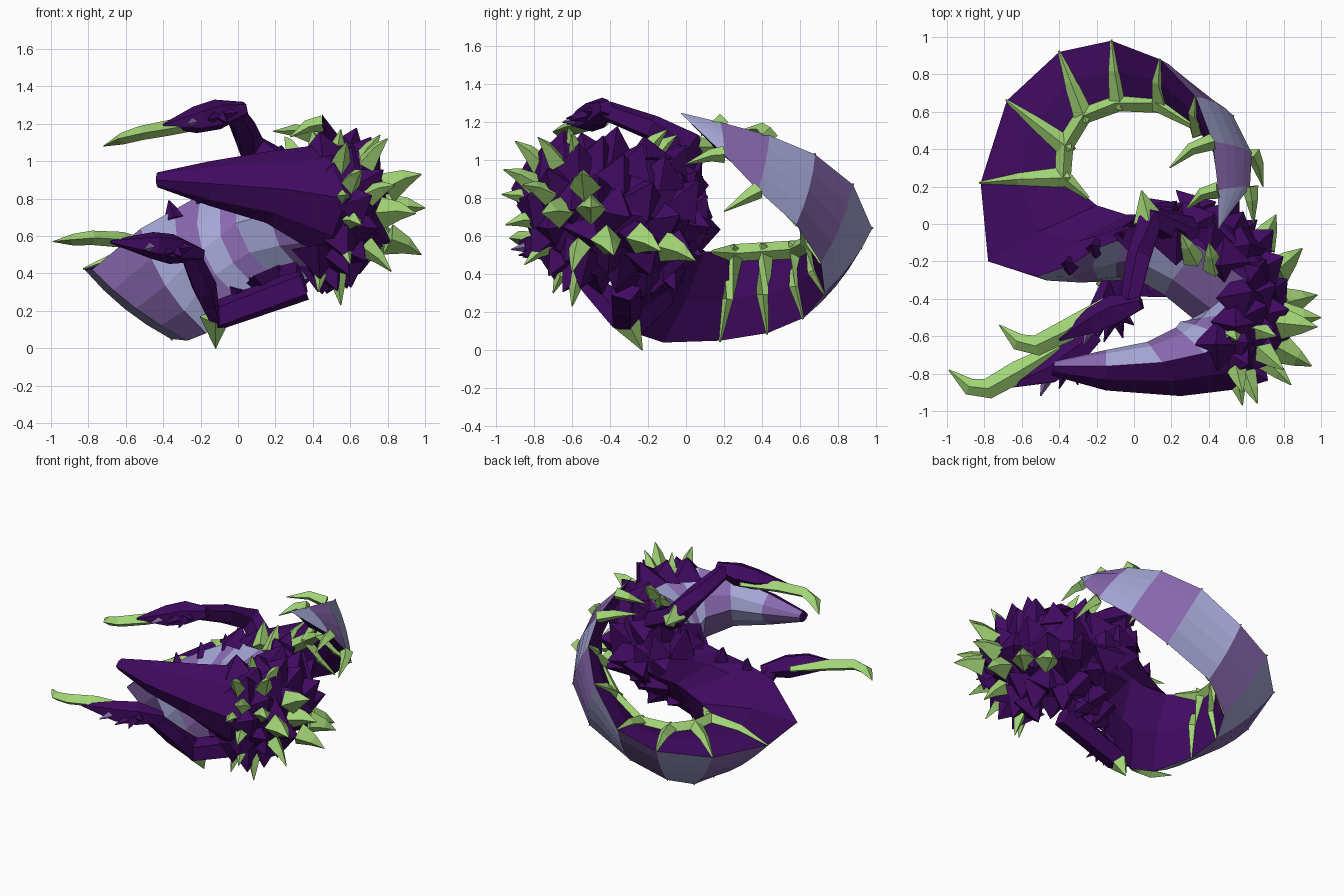
import bpy, bmesh, math, random
from mathutils import Vector as V

random.seed(4)
cube = bpy.data.objects.get("Cube")
if cube:
    bpy.data.objects.remove(cube, do_unlink=True)


def material(name, rgb):
    m = bpy.data.materials.new(name)
    m.use_nodes = True
    m.diffuse_color = (*rgb, 1)
    m.node_tree.nodes["Principled BSDF"].inputs["Base Color"].default_value = (*rgb, 1)
    return m


MATS = [material("dark purple hide", (.052, .003, .118)),
        material("pale belly", (.37, .38, .66)),
        material("mauve belly", (.25, .14, .43)),
        material("green horn", (.36, .66, .18))]
HIDE, PALE, MAUVE, HORN = range(len(MATS))


def finish(bm, name):
    bmesh.ops.recalc_face_normals(bm, faces=bm.faces)
    mesh = bpy.data.meshes.new(name)
    bm.to_mesh(mesh)
    bm.free()
    for m in MATS:
        mesh.materials.append(m)
    obj = bpy.data.objects.new(name, mesh)
    bpy.context.collection.objects.link(obj)
    return obj


def loft(bm, rings, paint):
    """Skin closed rings; paint(segment, side) gives the material index."""
    loops = [[bm.verts.new(p) for p in ring] for ring in rings]
    n = len(loops[0])
    for i, (a, b) in enumerate(zip(loops, loops[1:])):
        for k in range(n):
            f = bm.faces.new((a[k], a[(k + 1) % n], b[(k + 1) % n], b[k]))
            f.material_index = paint(i, k)
    for cap in (loops[0], loops[-1]):
        bm.faces.new(cap).material_index = paint(0, n - 1)


def tube(bm, points, radii, mat, sides=4, flat=1.0):
    """Tapered limb, horn or spike along a path; flat squashes it vertically."""
    pts = [V(p) for p in points]
    rings = []
    for i, (p, r) in enumerate(zip(pts, radii)):
        t = (pts[min(i + 1, len(pts) - 1)] - pts[max(i - 1, 0)]).normalized()
        ref = V((0, 0, 1)) if abs(t.z) < .9 else V((0, 1, 0))
        u = t.cross(ref).normalized()
        w = u.cross(t)
        rings.append([p + r * (u * math.cos(a) + w * math.sin(a) * flat)
                      for a in (math.tau * k / sides for k in range(sides))])
    loft(bm, rings, lambda i, k: mat)


# Body stations: upper belly seam, lower belly seam, back ridge
TAIL = [
    ((.45, -.03, 1.25), (.47, 0, 1.22), (.46, .01, 1.23)),
    ((.45, .18, 1.2), (.62, .2, 1.03), (.48, .15, 1.07)),
    ((.42, .44, 1.13), (.63, .38, .84), (.44, .36, .96)),
    ((.33, .68, 1.03), (.53, .58, .66), (.34, .51, .84)),
    ((.14, .88, .87), (.3, .71, .46), (.14, .64, .7)),
    ((-.12, .98, .64), (-.05, .73, .3), (-.08, .65, .56)),
    ((-.4, .92, .53), (-.28, .62, .17), (-.27, .58, .53)),
    ((-.68, .66, .46), (-.37, .43, .09), (-.37, .42, .52)),
    ((-.82, .22, .42), (-.36, .18, .05), (-.38, .25, .51)),
    ((-.78, -.2, .42), (-.27, -.12, .04), (-.2, .1, .52)),
]
TORSO = [
    ((-.52, -.28, .64), (-.17, -.24, .08), (-.04, .05, .55)),
    ((-.34, -.22, .74), (-.1, -.27, .19), (.05, .05, .58)),
    ((-.2, -.13, .82), (0, -.27, .27), (.17, .07, .6)),
    ((-.04, -.07, .9), (.1, -.25, .32), (.27, .08, .63)),
    ((.1, -.02, .97), (.22, -.24, .35), (.39, .07, .65)),
    ((.35, -.12, 1.03), (.38, -.28, .37), (.6, .01, .68)),
    ((.6, -.3, 1.06), (.5, -.4, .38), (.75, -.2, .7)),
    ((.58, -.47, 1.07), (.51, -.53, .4), (.78, -.48, .74)),
    ((.51, -.6, 1.08), (.46, -.64, .44), (.73, -.72, .77)),
    ((.38, -.69, 1.08), (.4, -.72, .52), (.58, -.88, .8)),
    ((.15, -.74, 1.05), (.15, -.78, .67), (.25, -.92, .85)),
    ((-.15, -.76, 1.0), (-.15, -.78, .76), (-.15, -.89, .88)),
    ((-.43, -.76, .94), (-.43, -.77, .86), (-.44, -.81, .9)),
]


def section(station, belly, back):
    a, b, c = map(V, station)
    out = ((a + b) / 2 - c).normalized() * (a - b).length * belly
    core = (a + b + c) / 3
    ring = [a] + [a.lerp(b, t) + out * s for t, s in ((.25, .75), (.5, 1), (.75, .75))] + [b]
    for p, q in ((b, c), (c, a)):
        mid = (p + q) / 2
        ring += [mid + (mid - core).normalized() * (p - q).length * back]
        if q is c:
            ring.append(c)
    return ring


tail = [section(s, .05, .07) for s in TAIL]
torso = [section(s, .1 + .06 * min(i, 5), .17) for i, s in enumerate(TORSO)]
rings = tail + torso

# Body with banded belly
bm = bmesh.new()
loft(bm, rings, lambda i, k: (PALE, MAUVE)[i % 2] if k < 4 else HIDE)
finish(bm, "serpent_body")

# Rib horns across the tail's back, joined by a ridge
bm = bmesh.new()
for ring in tail[3:9]:
    core = sum(ring, V()) / len(ring)
    path = [core + (ring[k] - core) * 1.03 for k in (0, 7, 6, 5, 4)]
    tube(bm, path, (.005, .033, .055, .033, .005), HORN)
ridge = [r[6] for r in tail[3:9]] + [tail[8][6].lerp(tail[9][6], .75)]
tube(bm, ridge, [.015] + [.048] * 5 + [.01], HORN)
finish(bm, "tail_ribs")

# Barbs near the tail tip
bm = bmesh.new()
for i, k, tip in ((1, 0, (.28, .08, 1.13)), (1, 4, (.64, 0, .98)),
                  (2, 0, (.19, .3, 1.16)), (2, 4, (.69, .2, .73))):
    base = tail[i][k]
    mid = base.lerp(V(tip), .5) + V((0, .03, .02))
    tube(bm, [base, mid, tip], (.045, .033, .003), HORN)
finish(bm, "tail_barbs")

# Broad dark spines covering the back of the torso
bm = bmesh.new()
for i in range(3, 9):
    for step in (0, .5):
        ring = [p.lerp(q, step) for p, q in zip(torso[i], torso[i + 1])]
        core = sum(ring, V()) / len(ring)
        back = [ring[k] for k in (4, 5, 6, 7, 0)]
        for j in range(0 if step else 1, 9, 2):
            p = back[j // 2] if j % 2 == 0 else (back[j // 2] + back[j // 2 + 1]) / 2
            d = (p - core).normalized() + V([random.uniform(-.35, .35) for _ in range(3)])
            d.normalize()
            tube(bm, [p - d * .06, p + d * random.uniform(.07, .14)], (.14, .003), HIDE)
# Ragged scales on the chest seams
for ring in torso[1:4]:
    for k, rise in ((0, .05), (4, -.05)):
        tube(bm, [ring[k] - V((0, 0, rise)), ring[k] + V((-.03, .02, rise))], (.06, .003), HIDE)
finish(bm, "back_spines")

# Green horns among the spines, aimed away from the torso core, largest first
HORN_TIPS = [
    (.98, -.38, .5), (.9, -.13, .52), (.76, .05, .47), (1, -.5, .75), (.98, -.55, .93),
    (.95, -.76, .72), (.8, -.78, 1.12), (.55, -.62, 1.17), (.76, -.6, 1.14), (.82, -.6, .41),
    (.55, -.6, .23), (.43, -.7, .3), (.66, -.96, .95), (.58, -.97, .82), (.66, -.95, .66),
    (.58, -.9, 1.1), (.6, -.85, .45), (.84, -.86, .87), (.4, -.1, 1.16), (.25, -.05, 1.13),
]
bm = bmesh.new()
for i, tip in enumerate(map(V, HORN_TIPS)):
    d = (tip - V((.48, -.5, .73))).normalized()
    r = .085 if i < 6 else .062
    tube(bm, [tip - d * .2, tip - d * .09 + V((0, 0, .012)), tip], (r, r * .55, .003), HORN)
finish(bm, "back_horns")

# Arms: limb path, hand path, claw path, elbow horn tip
ARMS = {
    "upper": ([(.3, -.05, .93), (.08, .02, 1.07), (.03, -.18, 1.17), (-.02, -.42, 1.26)],
              [(.04, -.42, 1.28), (-.1, -.46, 1.25), (-.22, -.52, 1.22), (-.4, -.62, 1.19)],
              [(-.15, -.42, 1.2), (-.36, -.57, 1.18), (-.52, -.65, 1.15),
               (-.62, -.63, 1.12), (-.72, -.54, 1.08)],
              (.04, .18, 1.07)),
    "lower": ([(.35, -.32, .34), (-.12, -.32, .17), (-.18, -.48, .32), (-.26, -.64, .5)],
              [(-.2, -.6, .5), (-.34, -.71, .53), (-.45, -.79, .55), (-.68, -.87, .57)],
              [(-.4, -.66, .54), (-.62, -.79, .58), (-.78, -.88, .59),
               (-.88, -.87, .58), (-.99, -.78, .57)],
              (-.12, -.23, 0)),
}
for side, (limb, hand, claw, elbow) in ARMS.items():
    bm = bmesh.new()
    tube(bm, limb, (.09, .085, .07, .055), HIDE, 5)
    tube(bm, hand, (.04, .085, .075, .01), HIDE, 5)
    knuckle = V(hand[1])
    for off in ((.1, -.08, .01), (-.06, -.17, -.03), (.04, -.15, -.04)):
        tube(bm, [knuckle, knuckle + V(off)], (.055, .003), HIDE)
    tube(bm, [hand[2], V(hand[2]) + V((-.05, -.13, -.02))], (.045, .003), MAUVE)
    finish(bm, side + "_arm")
    bm = bmesh.new()
    tube(bm, claw, (.03, .06, .055, .045, .003), HORN, 4, .7)
    tube(bm, [limb[1], elbow], (.085, .003), HORN)
    finish(bm, side + "_claw")
